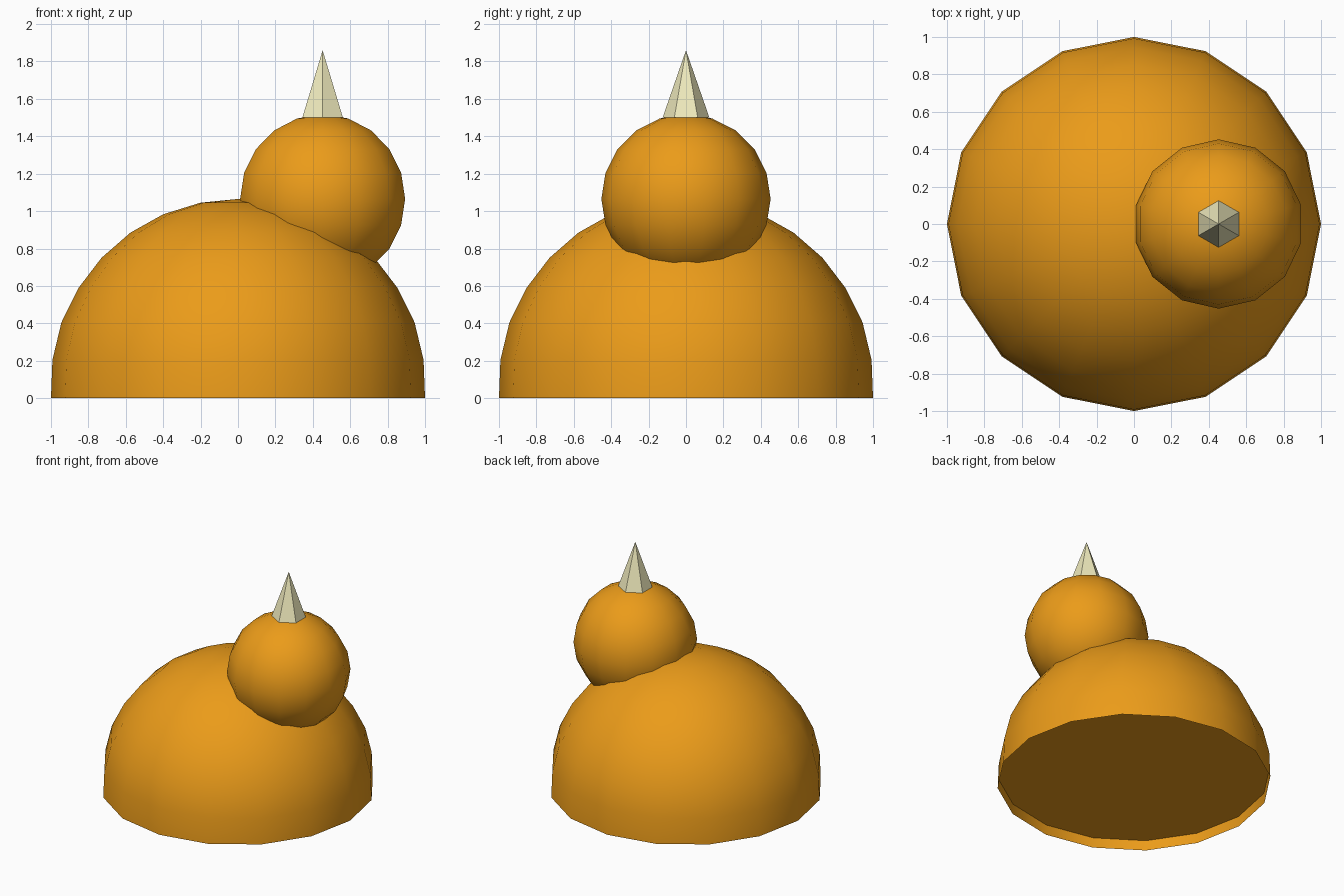
import bpy, bmesh
from math import sin, cos, pi, radians

if "Cube" in bpy.data.objects:
    bpy.data.objects.remove(bpy.data.objects["Cube"])


def material(name, color):
    m = bpy.data.materials.new(name)
    m.diffuse_color = (*color, 1)
    m.use_nodes = True
    m.node_tree.nodes["Principled BSDF"].inputs["Base Color"].default_value = m.diffuse_color
    return m


def finish(obj, name, mat, angle=None):
    obj.name = name
    obj.data.materials.append(mat)
    if angle:
        bpy.ops.object.select_all(action='DESELECT')
        obj.select_set(True)
        bpy.context.view_layer.objects.active = obj
        bpy.ops.object.shade_smooth_by_angle(angle=radians(angle))


orange = material("orange", (0.83, 0.33, 0.01))
cream = material("cream", (0.87, 0.83, 0.51))

# Body: 16-sided dome spun from a profile, with a slightly recessed floor
SIDES = 16
profile = [(1.0, 0.0), (0.992, 0.205), (0.944, 0.405), (0.852, 0.59), (0.73, 0.75),
           (0.575, 0.885), (0.4, 0.983), (0.2, 1.045)]
bm = bmesh.new()


def ring(r, z):
    return [bm.verts.new((r * cos(2 * pi * i / SIDES), r * sin(2 * pi * i / SIDES), z))
            for i in range(SIDES)]


rings = [ring(r, z) for r, z in profile]
top = bm.verts.new((0, 0, 1.065))
for i in range(SIDES):
    j = (i + 1) % SIDES
    for a, b in zip(rings, rings[1:]):
        bm.faces.new((a[i], a[j], b[j], b[i]))
    bm.faces.new((rings[-1][i], rings[-1][j], top))
bm.faces.new(ring(0.996, 0.08)[::-1])
mesh = bpy.data.meshes.new("body")
bm.to_mesh(mesh)
bm.free()
body = bpy.data.objects.new("body", mesh)
bpy.context.collection.objects.link(body)
finish(body, "body", orange, 40)

# Head: off-centre sphere sunk into the dome
bpy.ops.mesh.primitive_uv_sphere_add(segments=14, ring_count=10, radius=0.4525,
                                     location=(0.4525, 0, 1.065))
finish(bpy.context.object, "head", orange, 40)

# Spike: six-sided cone on top of the head
bpy.ops.mesh.primitive_cone_add(vertices=6, radius1=0.125, radius2=0, depth=0.36,
                                location=(0.4525, 0, 1.68))
finish(bpy.context.object, "spike", cream)
